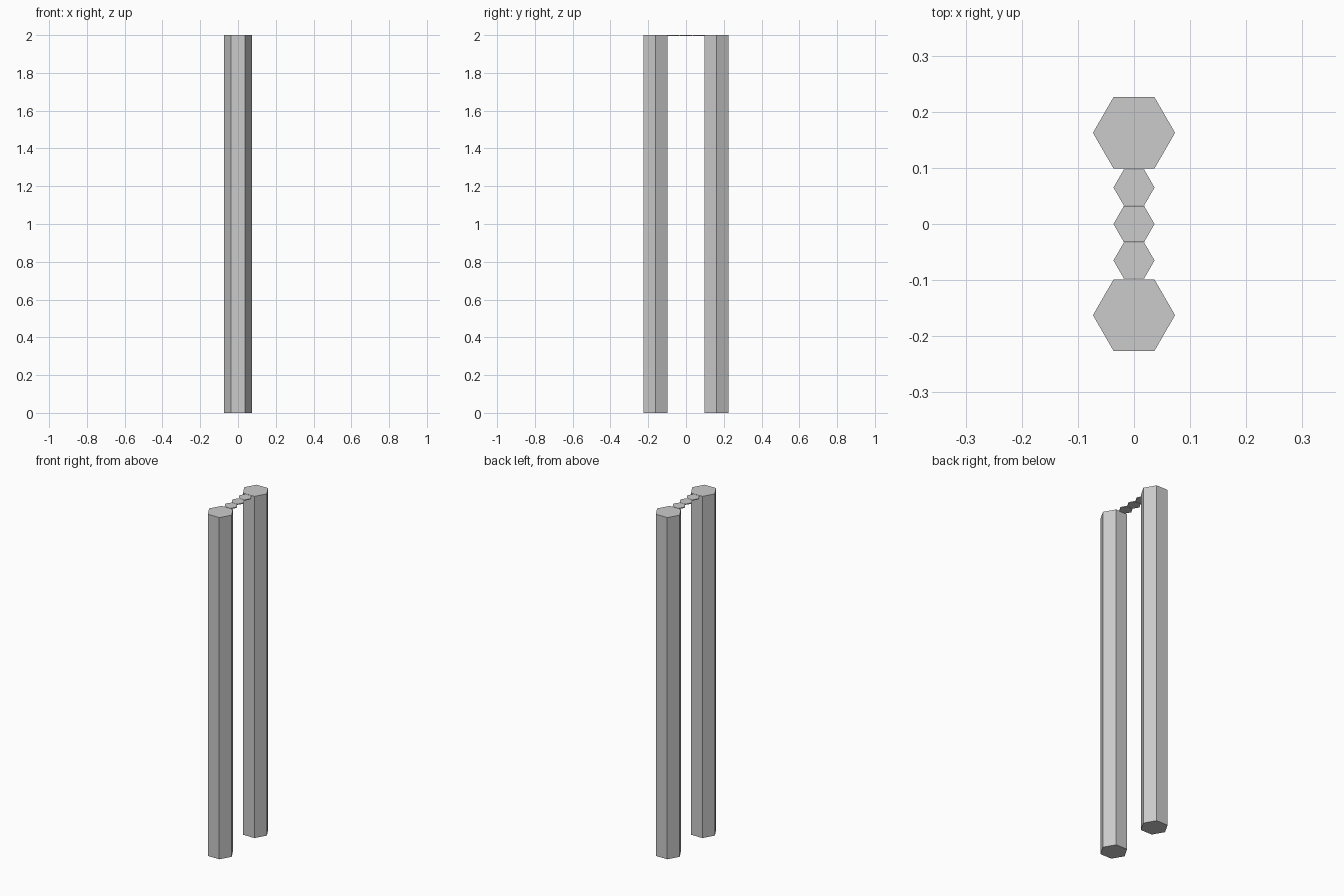
import bpy

if "Cube" in bpy.data.objects:
    bpy.data.objects.remove(bpy.data.objects["Cube"])

POST_R, LINK_R = 0.0732, 0.0366
TOP, LINK_T = 2.0, 0.005


def hex_prism(name, radius, y, z0, z1):
    # six-sided prism with its points on the x axis
    bpy.ops.mesh.primitive_cylinder_add(
        vertices=6, radius=radius, depth=z1 - z0,
        location=(0, y, (z0 + z1) / 2), rotation=(0, 0, 0.5235987756))
    obj = bpy.context.object
    obj.name = name
    return obj


# Two tall hexagonal posts
for name, side in (("front_post", -1), ("back_post", 1)):
    hex_prism(name, POST_R, side * 0.1625, 0, TOP)

# Three thin hexagonal plates bridging the post tops
for i in (-1, 0, 1):
    hex_prism(f"link_plate_{i + 2}", LINK_R, i * 0.065, TOP - LINK_T, TOP)
